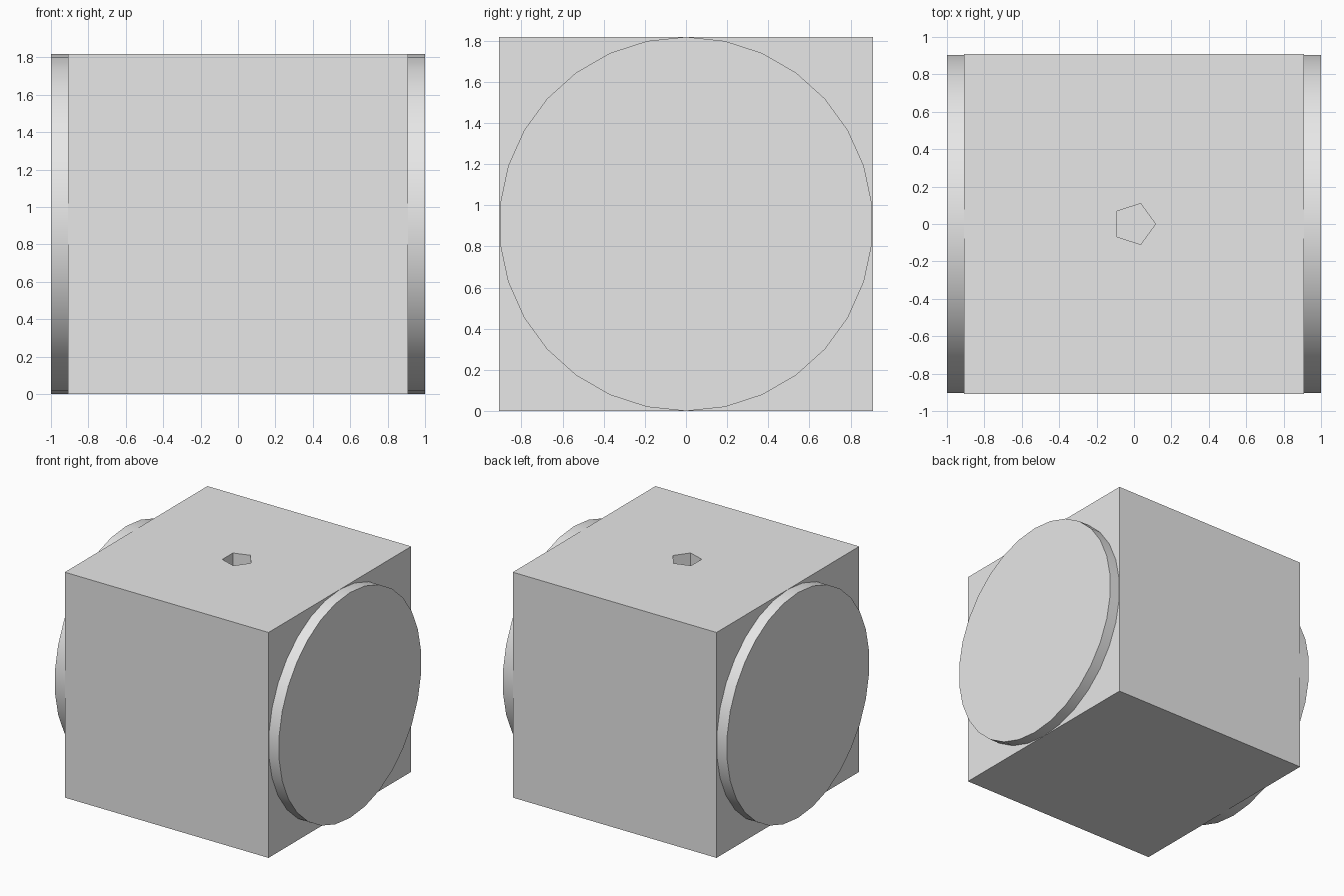
import bpy
from math import pi, radians

# Remove the default cube
old = bpy.data.objects.get("Cube")
if old:
    bpy.data.objects.remove(old, do_unlink=True)

HALF = 1 / 1.1        # half the block's side, also the disc radius
REACH = 1.0           # outer face of each disc
EMBED = 0.02          # how far a disc sinks into the block
HOLE_RADIUS = 0.115
HOLE_DEPTH = 0.9

grey = bpy.data.materials.new("plain grey")
grey.use_nodes = True
colour = (0.8, 0.8, 0.8, 1)
grey.diffuse_color = colour
grey.node_tree.nodes["Principled BSDF"].inputs["Base Color"].default_value = colour


def cylinder(name, sides, radius, depth, location, rotation):
    bpy.ops.mesh.primitive_cylinder_add(vertices=sides, radius=radius, depth=depth,
                                        location=location, rotation=rotation)
    obj = bpy.context.object
    obj.name = name
    obj.data.materials.append(grey)
    return obj


# Block with a blind five-sided hole in its top
cutter = cylinder("hole_cutter", 5, HOLE_RADIUS, 2 * HOLE_DEPTH,
                  (0, 0, 2 * HALF), (0, 0, -pi / 2))
cutter.hide_render = True
bpy.ops.mesh.primitive_cube_add(size=2 * HALF, location=(0, 0, HALF))
block = bpy.context.object
block.name = "block"
block.data.materials.append(grey)
cut = block.modifiers.new("hole", 'BOOLEAN')
cut.operation = 'DIFFERENCE'
cut.solver = 'EXACT'
cut.object = cutter
bpy.ops.object.modifier_apply(modifier=cut.name)
bpy.data.objects.remove(cutter, do_unlink=True)

# Round discs on both sides, a corner pointing straight up
thickness = REACH - HALF + EMBED
for side, sign in (("left", 1), ("right", -1)):
    cylinder(side + "_disc", 30, HALF, thickness,
             (sign * (REACH - thickness / 2), 0, HALF), (pi / 2, 0, pi / 2))
    bpy.ops.object.shade_smooth_by_angle(angle=radians(30))
